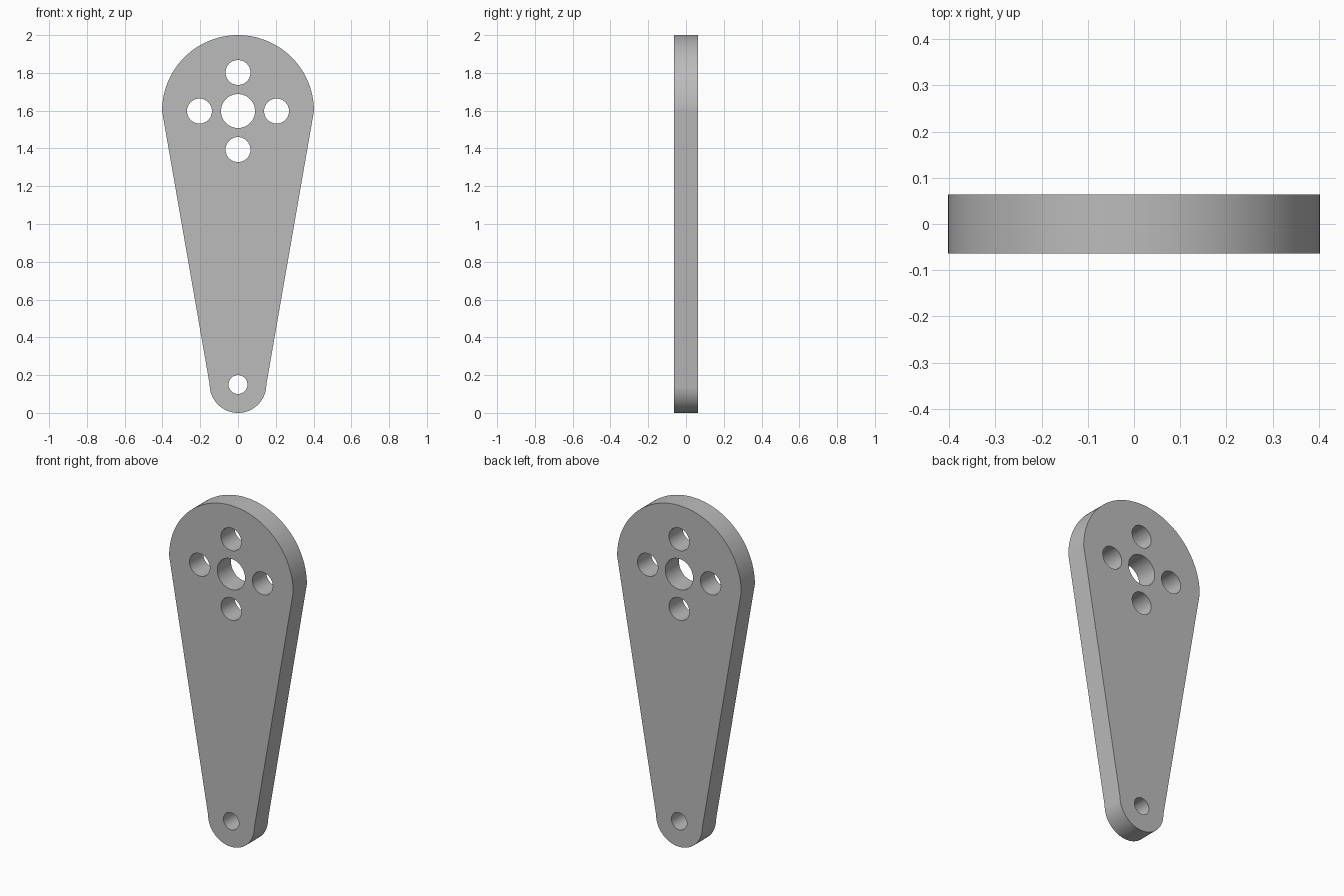
import bpy
import bmesh
from math import cos, sin, pi, radians

cube = bpy.data.objects.get("Cube")
if cube:
    bpy.data.objects.remove(cube, do_unlink=True)

THICKNESS = 0.127
BIG_R, SMALL_R = 0.402, 0.15
HUB_Z, PIN_Z = 2 - BIG_R, SMALL_R
BOLT_OFFSET = 0.204


def arc(cx, cz, r, start, sweep, steps):
    return [(cx + r * cos(start + sweep * i / steps),
             cz + r * sin(start + sweep * i / steps)) for i in range(steps + 1)]


def add_loop(curve, points):
    spline = curve.splines.new('POLY')
    spline.points.add(len(points) - 1)
    for p, (x, z) in zip(spline.points, points):
        p.co = (x, z, 0, 1)
    spline.use_cyclic_u = True


def add_hole(curve, x, z, r):
    add_loop(curve, arc(x, z, r, 0, 2 * pi, 48)[:-1])


# Tapered outline: wide round head, narrow round foot
profile = bpy.data.curves.new("lever_arm_profile", 'CURVE')
profile.dimensions = '2D'
profile.fill_mode = 'BOTH'
profile.extrude = THICKNESS / 2
add_loop(profile, arc(0, HUB_Z, BIG_R, 0, pi, 64)
         + arc(0, PIN_Z, SMALL_R, pi, pi, 48))

# Hub hole, four bolt holes around it, and the pin hole
add_hole(profile, 0, HUB_Z, 0.09)
for i in range(4):
    a = i * pi / 2
    add_hole(profile, BOLT_OFFSET * cos(a), HUB_Z + BOLT_OFFSET * sin(a), 0.066)
add_hole(profile, 0, PIN_Z, 0.05)

# Turn the filled profile into one upright, welded plate
arm = bpy.data.objects.new("lever_arm", profile)
bpy.context.collection.objects.link(arm)
arm.rotation_euler.x = radians(90)
bpy.ops.object.select_all(action='DESELECT')
arm.select_set(True)
bpy.context.view_layer.objects.active = arm
bpy.ops.object.convert(target='MESH')
bpy.ops.object.transform_apply(location=False, rotation=True, scale=False)
bm = bmesh.new()
bm.from_mesh(arm.data)
bmesh.ops.remove_doubles(bm, verts=bm.verts, dist=0.0005)
bmesh.ops.recalc_face_normals(bm, faces=bm.faces)
bm.to_mesh(arm.data)
bm.free()
bpy.ops.object.shade_smooth_by_angle(angle=radians(30))

# Plain grey finish
grey = bpy.data.materials.new("grey_metal")
grey.use_nodes = True
colour = (0.5, 0.5, 0.5, 1)
grey.diffuse_color = colour
grey.node_tree.nodes["Principled BSDF"].inputs["Base Color"].default_value = colour
arm.data.materials.clear()
arm.data.materials.append(grey)
